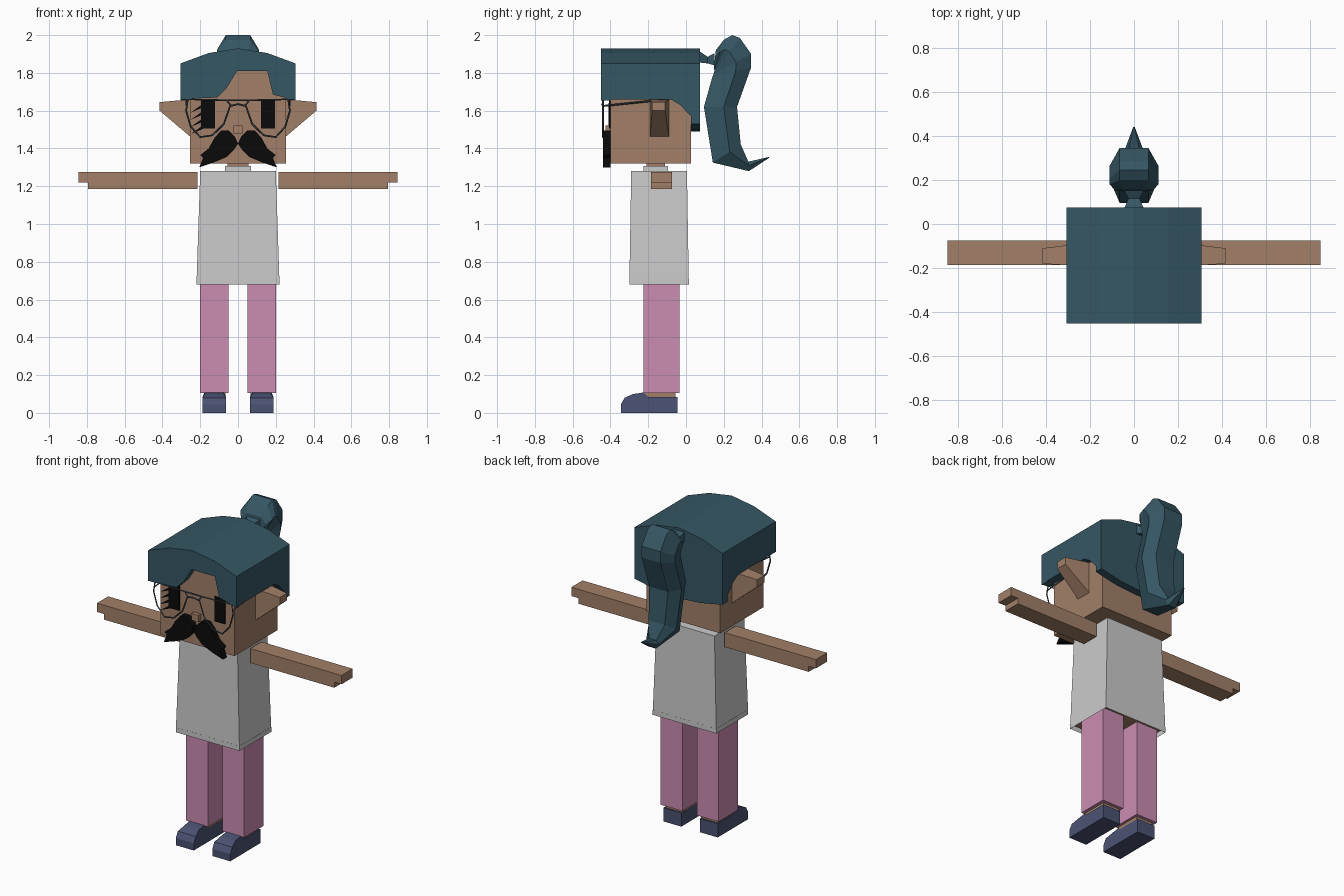
import bpy, bmesh
from mathutils import Vector

cube = bpy.data.objects.get("Cube")
if cube:
    bpy.data.objects.remove(cube, do_unlink=True)


def material(name, rgb):
    m = bpy.data.materials.new(name)
    m.use_nodes = True
    m.diffuse_color = (*rgb, 1)
    m.node_tree.nodes["Principled BSDF"].inputs["Base Color"].default_value = (*rgb, 1)
    return m


SKIN = material("tan skin", (0.36, 0.215, 0.14))
HAIR = material("teal hair", (0.036, 0.095, 0.128))
SHIRT = material("light grey shirt", (0.6, 0.6, 0.6))
PINK = material("pink trousers", (0.6, 0.265, 0.44))
SHOE = material("navy shoes", (0.07, 0.085, 0.17))
BLACK = material("black", (0.003, 0.003, 0.003))
WIRE = material("slate wire", (0.05, 0.07, 0.085))


def finish(name, bm, *mats):
    bmesh.ops.recalc_face_normals(bm, faces=bm.faces)
    mesh = bpy.data.meshes.new(name)
    bm.to_mesh(mesh)
    bm.free()
    for m in mats:
        mesh.materials.append(m)
    ob = bpy.data.objects.new(name, mesh)
    bpy.context.scene.collection.objects.link(ob)
    return ob


def loft(name, rings, mat):
    """Skin a list of equal-length point rings and cap both ends."""
    bm = bmesh.new()
    loops = [[bm.verts.new(p) for p in ring] for ring in rings]
    for a, b in zip(loops, loops[1:]):
        for i in range(len(a)):
            j = (i + 1) % len(a)
            bm.faces.new((a[i], a[j], b[j], b[i]))
    bm.faces.new(loops[0])
    bm.faces.new(loops[-1])
    return finish(name, bm, mat)


def prism_y(name, outline, y0, y1, mat):
    """Extrude an (x, z) outline along y."""
    return loft(name, [[(x, y, z) for x, z in outline] for y in (y0, y1)], mat)


def prism_x(name, outline, x0, x1, mat):
    """Extrude a (y, z) outline along x."""
    return loft(name, [[(x, y, z) for y, z in outline] for x in (x0, x1)], mat)


def box(name, x0, x1, y0, y1, z0, z1, mat):
    return prism_y(name, [(x0, z0), (x1, z0), (x1, z1), (x0, z1)], y0, y1, mat)


def wire(name, points, closed=False):
    cu = bpy.data.curves.new(name, "CURVE")
    cu.dimensions = "3D"
    cu.bevel_depth = 0.005
    cu.bevel_resolution = 0
    s = cu.splines.new("POLY")
    s.points.add(len(points) - 1)
    for p, co in zip(s.points, points):
        p.co = (*co, 1)
    s.use_cyclic_u = closed
    cu.materials.append(WIRE)
    ob = bpy.data.objects.new(name, cu)
    bpy.context.scene.collection.objects.link(ob)


# Shirt: tapered block with a recessed opening underneath
bm = bmesh.new()
low = [bm.verts.new((x, y, 0.68)) for x, y in ((-0.22, -0.3), (0.22, -0.3), (0.22, 0.015), (-0.22, 0.015))]
top = [bm.verts.new((x, y, 1.28)) for x, y in ((-0.2, -0.29), (0.2, -0.29), (0.2, 0.005), (-0.2, 0.005))]
for i in range(4):
    j = (i + 1) % 4
    bm.faces.new((low[i], low[j], top[j], top[i]))
bm.faces.new(top)
base = bm.faces.new(low)
bmesh.ops.inset_region(bm, faces=[base], thickness=0.01)
for v in base.verts:
    v.co.z += 0.03
base.material_index = 1
finish("shirt", bm, SHIRT, SKIN)

# Neck, collar and head
box("collar", -0.07, 0.07, -0.225, -0.095, 1.27, 1.308, SHIRT)
box("neck", -0.055, 0.055, -0.21, -0.11, 1.27, 1.34, SKIN)
box("head", -0.255, 0.255, -0.4, 0.027, 1.32, 1.84, SKIN)
box("nose", -0.024, 0.024, -0.425, -0.4, 1.48, 1.522, SKIN)

# Hair: arched crown, fringe, side panels and nape
arch = [(0.305, 1.85), (0.155, 1.905), (0, 1.93), (-0.155, 1.905), (-0.305, 1.85)]
prism_y("hair_crown", [(-0.305, 1.82), (0.305, 1.82)] + arch, -0.45, 0.075, HAIR)
fringe = [(-0.305, 1.66), (-0.11, 1.67), (-0.06, 1.72), (-0.005, 1.81),
          (0.155, 1.81), (0.185, 1.685), (0.305, 1.655)]
prism_y("hair_fringe", fringe + arch, -0.45, -0.4, HAIR)
nape = [(-0.305, 1.53), (-0.15, 1.5), (0, 1.49), (0.15, 1.5), (0.305, 1.53)]
prism_y("hair_nape", nape + arch, 0.027, 0.075, HAIR)

for side, label in ((1, "left"), (-1, "right")):
    prism_x(label + "_hair_side",
            [(-0.45, 1.66), (-0.08, 1.66), (-0.03, 1.63), (0.035, 1.56), (0.075, 1.53), (0.075, 1.85), (-0.45, 1.85)],
            side * 0.255, side * 0.305, HAIR)

    # Ear, narrowing outwards
    loft(label + "_ear", [[(side * x, y0, zt), (side * x, y1, zt), (side * x, y1, zb), (side * x, y0, zb)]
                          for x, y0, y1, zt, zb in ((0.25, -0.19, -0.09, 1.66, 1.46),
                                                    (0.415, -0.18, -0.11, 1.645, 1.6))], SKIN)

    # Arm with a stepped hand
    arm = [(0.215, 1.185), (0.795, 1.185), (0.795, 1.22), (0.845, 1.22), (0.845, 1.275), (0.215, 1.275)]
    prism_y(label + "_arm", [(side * x, z) for x, z in arm], -0.185, -0.075, SKIN)

    # Leg, ankle and shoe
    box(label + "_leg", side * 0.05, side * 0.2, -0.225, -0.035, 0.105, 0.72, PINK)
    box(label + "_ankle", side * 0.065, side * 0.18, -0.215, -0.055, 0.05, 0.105, SKIN)
    shoe = prism_x(label + "_shoe",
                   [(-0.045, 0), (-0.045, 0.085), (-0.2, 0.085), (-0.225, 0.108), (-0.28, 0.1),
                    (-0.325, 0.08), (-0.345, 0.045), (-0.345, 0)], side * 0.064, side * 0.188, SHOE)
    for v in shoe.data.vertices:
        mid = side * 0.126
        if v.co.z > 0.09:
            v.co.x = mid + (v.co.x - mid) * 0.82

    # Eye
    box(label + "_eye", side * 0.122, side * 0.195, -0.407, -0.4, 1.505, 1.66, BLACK)

    # Moustache half with a ragged tip
    hairs = [(0, 1.425), (0.015, 1.46), (0.05, 1.495), (0.09, 1.495), (0.125, 1.455), (0.155, 1.4), (0.2, 1.365),
             (0.185, 1.35), (0.205, 1.3), (0.13, 1.325), (0.06, 1.355), (0.02, 1.395)]
    prism_y(label + "_moustache", [(side * x, z) for x, z in hairs], -0.44, -0.4, BLACK)

    # Spectacle rim and temple
    rim = [(0.04, 1.63), (0.06, 1.655), (0.265, 1.66), (0.275, 1.6), (0.25, 1.515),
           (0.2, 1.46), (0.135, 1.47), (0.075, 1.53)]
    wire(label + "_rim", [(side * x, -0.44, z) for x, z in rim], True)
    wire(label + "_temple", [(side * 0.272, -0.44, 1.625), (side * 0.272, -0.1, 1.66)])

wire("spectacle_bridge", [(-0.04, -0.44, 1.625), (0, -0.445, 1.635), (0.04, -0.44, 1.625)])
wire("spectacle_bar", [(-0.06, -0.44, 1.655), (0.06, -0.44, 1.655)])

# Lashes beside the right eye
for i in range(4):
    z = 1.64 - i * 0.038
    prism_y("lash_%d" % (i + 1), [(-0.18, z), (-0.18, z - 0.02), (-0.25, z - 0.05)], -0.409, -0.4, BLACK)

# Hair tie: pinched square tube
loft("hair_tie", [[(-w, y, zb), (w, y, zb), (w, y, zt), (-w, y, zt)]
                  for w, y, zb, zt in ((0.045, 0.07, 1.855, 1.915), (0.025, 0.115, 1.85, 1.885),
                                       (0.045, 0.152, 1.84, 1.905))], HAIR)

# Ponytail: six-sided sections between inner and outer edge, with width
sections = [((0.148, 1.83), (0.158, 1.92), 0.8), ((0.15, 1.815), (0.2, 1.975), 1), ((0.15, 1.81), (0.245, 2.0), 1),
            ((0.148, 1.8), (0.285, 1.985), 1), ((0.145, 1.79), (0.345, 1.9), 1), ((0.14, 1.78), (0.345, 1.83), 1),
            ((0.095, 1.62), (0.27, 1.62), 1), ((0.142, 1.325), (0.29, 1.42), 0.85),
            ((0.333, 1.28), (0.33, 1.33), 0.4), ((0.44, 1.35), (0.44, 1.355), 0.03)]
rings = []
for inner, outer, w in sections:
    a, c = Vector((0, *inner)), Vector((0, *outer))
    b = a.lerp(c, 0.6)
    n, m = Vector((0.065 * w, 0, 0)), Vector((0.11 * w, 0, 0))
    rings.append([a - n, a + n, b + m, c + n, c - n, b - m])
loft("ponytail", rings, HAIR)
